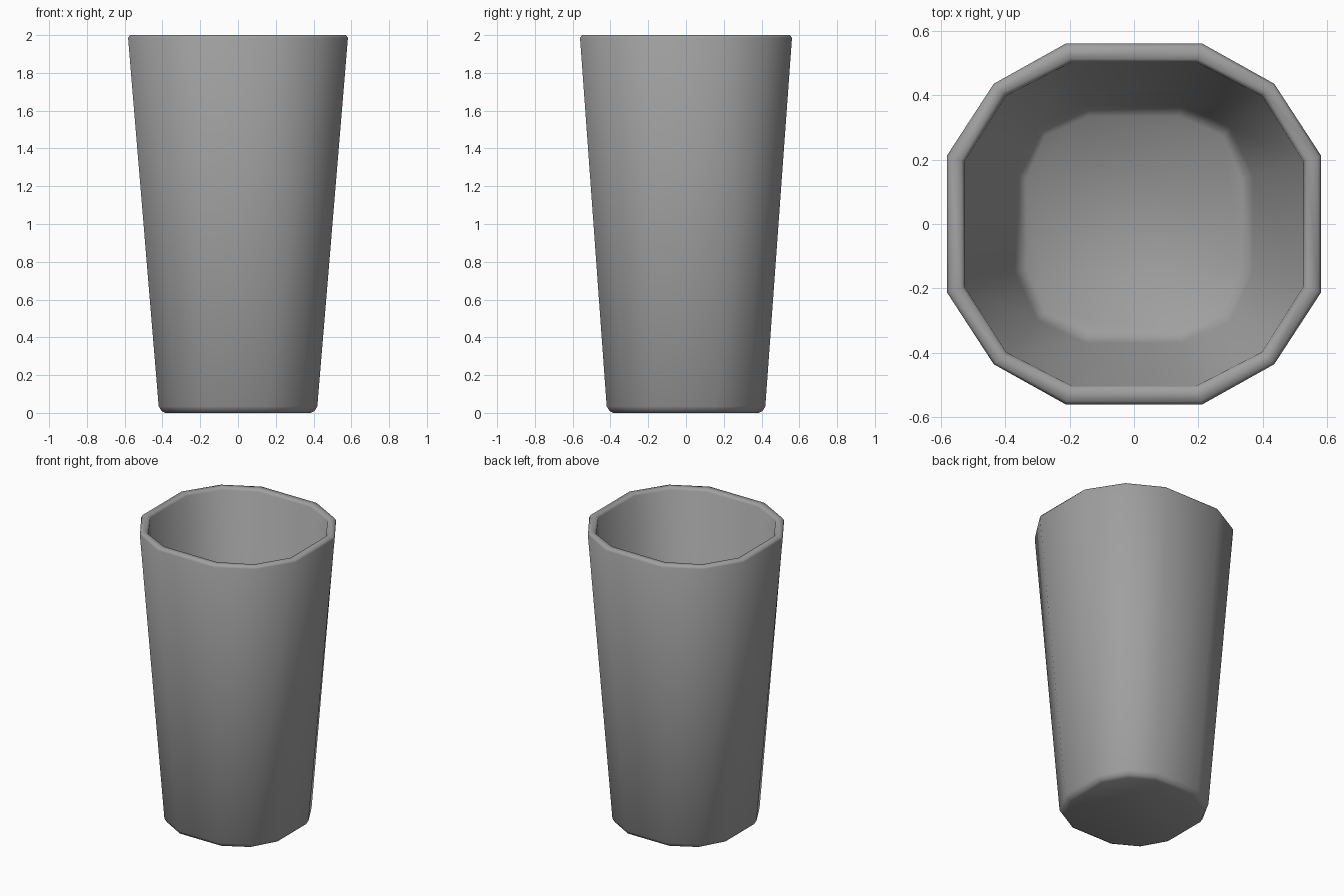
import bpy, bmesh

cube = bpy.data.objects.get("Cube")
if cube:
    bpy.data.objects.remove(cube, do_unlink=True)

# Single grey material
grey = bpy.data.materials.new("plain grey")
grey.use_nodes = True
colour = (0.35, 0.35, 0.35, 1)
grey.diffuse_color = colour
grey.node_tree.nodes["Principled BSDF"].inputs["Base Color"].default_value = colour


def ring(bm, half_x, half_y, flat, corner, z):
    """Twelve-sided rounded square: four flat sides with one point at each corner."""
    quadrant = [(half_x, flat), (corner, corner), (flat, half_y)]
    points = []
    for sx, sy in ((1, 1), (-1, 1), (-1, -1), (1, -1)):
        part = quadrant if sx * sy > 0 else quadrant[::-1]
        points += [(sx * x, sy * y, z) for x, y in part]
    return [bm.verts.new(p) for p in points]


# Cross-sections from the underside, up the outside, over the rim, down the inside
sections = [
    (0.385, 0.385, 0.15, 0.30, 0.0),
    (0.405, 0.405, 0.155, 0.315, 0.01),
    (0.42, 0.42, 0.16, 0.327, 0.035),
    (0.582, 0.561, 0.212, 0.436, 1.985),
    (0.572, 0.551, 0.208, 0.43, 2.0),
    (0.537, 0.513, 0.198, 0.408, 2.0),
    (0.527, 0.503, 0.194, 0.398, 1.985),
    (0.37, 0.37, 0.15, 0.30, 0.10),
    (0.335, 0.335, 0.14, 0.275, 0.06),
]

# Tapered open cup
bm = bmesh.new()
rings = [ring(bm, *s) for s in sections]
for low, high in zip(rings, rings[1:]):
    for i in range(len(low)):
        j = (i + 1) % len(low)
        bm.faces.new((low[i], low[j], high[j], high[i]))
bm.faces.new(rings[0][::-1])
bm.faces.new(rings[-1])
bmesh.ops.recalc_face_normals(bm, faces=bm.faces)

mesh = bpy.data.meshes.new("cup")
bm.to_mesh(mesh)
bm.free()
mesh.materials.append(grey)
cup = bpy.data.objects.new("cup", mesh)
bpy.context.collection.objects.link(cup)

# Smooth shading over the soft corners
bpy.ops.object.select_all(action="DESELECT")
cup.select_set(True)
bpy.context.view_layer.objects.active = cup
bpy.ops.object.shade_smooth_by_angle(angle=1.05)
